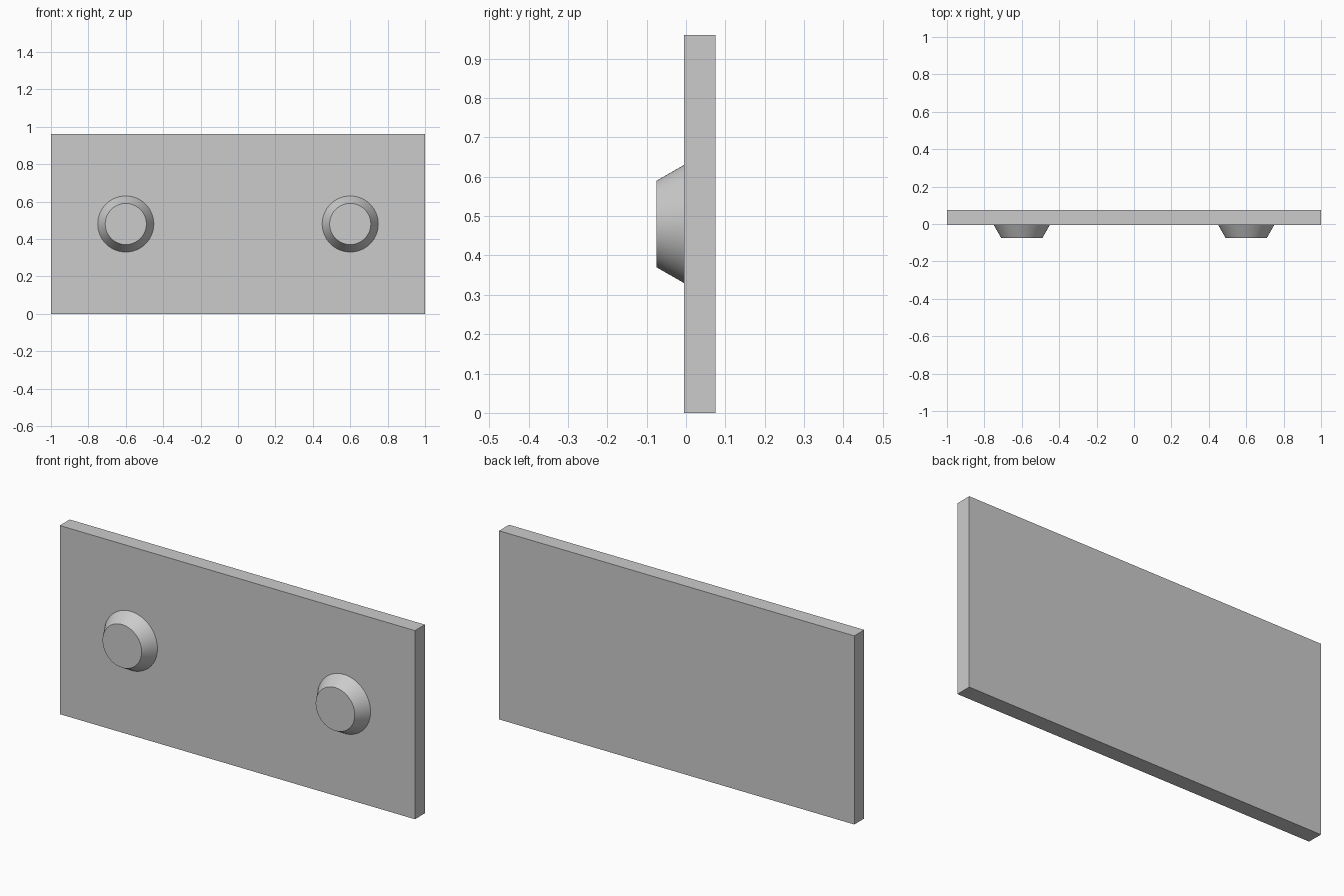
import bpy
import math

if "Cube" in bpy.data.objects:
    bpy.data.objects.remove(bpy.data.objects["Cube"])

W, H = 2.0, 0.96
FRONT, BACK, TIP = -0.005, 0.075, -0.075

# Flat back plate
bpy.ops.mesh.primitive_cube_add(size=1, location=(0, (FRONT + BACK) / 2, H / 2))
plate = bpy.context.object
plate.name = "plate"
plate.scale = (W, BACK - FRONT, H)
bpy.ops.object.transform_apply(location=False, rotation=False, scale=True)


# Tapered round studs, sunk slightly into the plate along their slope
def add_stud(name, x, base_r=0.15, tip_r=0.11, sink=0.01):
    slope = (base_r - tip_r) / (FRONT - TIP)
    root = FRONT + sink
    bpy.ops.mesh.primitive_cone_add(
        vertices=64, radius1=base_r + slope * sink, radius2=tip_r,
        depth=root - TIP, location=(x, (root + TIP) / 2, H / 2),
        rotation=(math.radians(90), 0, 0))
    bpy.context.object.name = name
    bpy.ops.object.shade_smooth_by_angle(angle=math.radians(30))


for side, x in (("left", -0.6), ("right", 0.6)):
    add_stud(f"{side}_stud", x)
